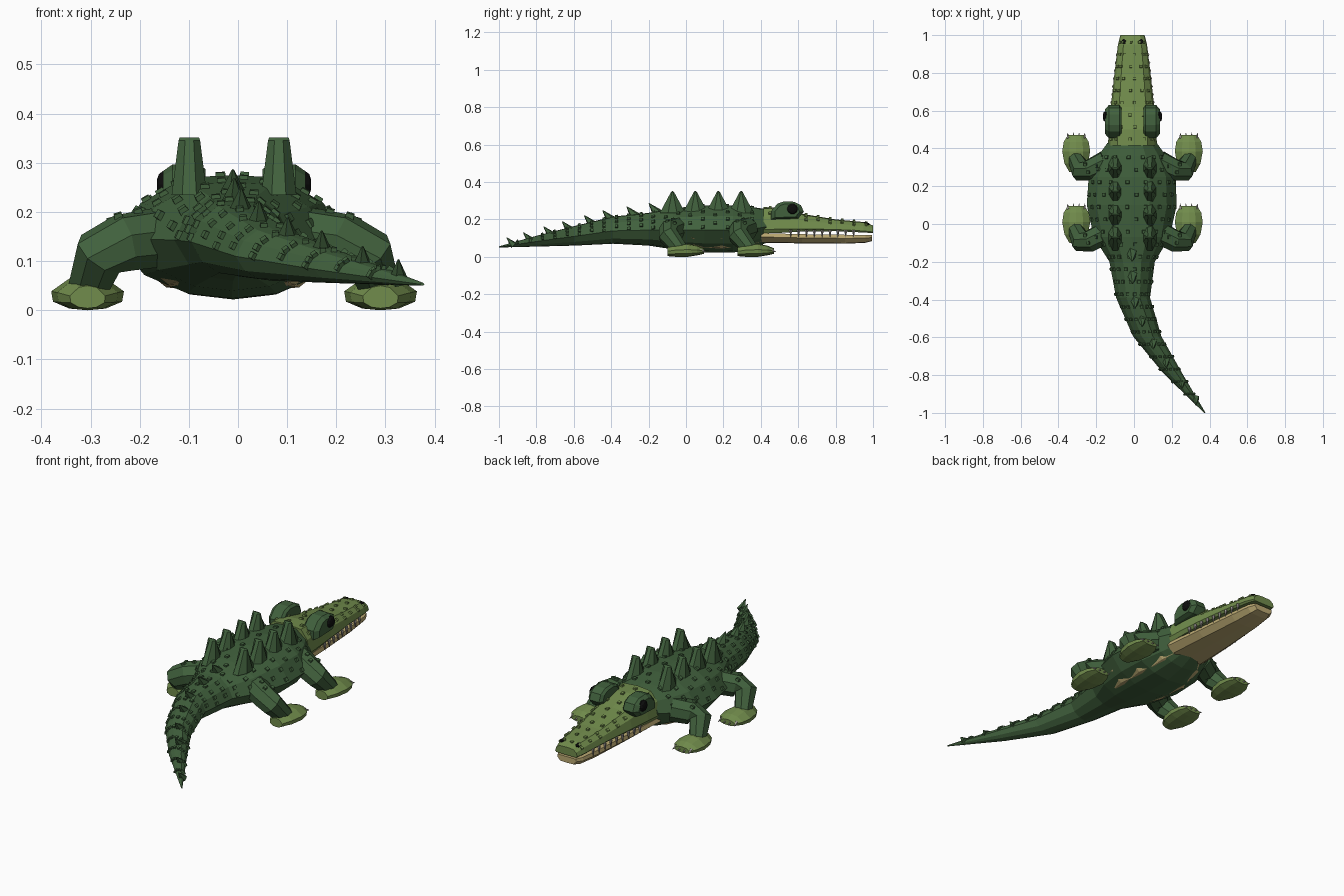
import bpy, bmesh, math
from mathutils import Vector
from mathutils.bvhtree import BVHTree

if "Cube" in bpy.data.objects:
    bpy.data.objects.remove(bpy.data.objects["Cube"])

CX = -0.008  # symmetry line of everything but the tail


def material(name, rgb):
    m = bpy.data.materials.new(name)
    m.diffuse_color = (*rgb, 1)
    m.use_nodes = True
    m.node_tree.nodes["Principled BSDF"].inputs["Base Color"].default_value = m.diffuse_color
    return m


DARK = material("dark_green", (0.052, 0.118, 0.046))
LIGHT = material("light_green", (0.165, 0.262, 0.072))
TAN = material("tan", (0.50, 0.40, 0.17))
GREY = material("claw_grey", (0.33, 0.31, 0.29))
BLACK = material("black", (0.004, 0.004, 0.004))


def make(name, lofts, mat):
    """One object from a list of lofts; each loft is a list of closed rings."""
    bm = bmesh.new()
    for rings in lofts:
        vs = [[bm.verts.new(p) for p in r] for r in rings]
        n = len(vs[0])
        for a, b in zip(vs, vs[1:]):
            for i in range(n):
                bm.faces.new((a[i], a[(i + 1) % n], b[(i + 1) % n], b[i]))
        bm.faces.new(vs[0])
        bm.faces.new(vs[-1])
    bmesh.ops.recalc_face_normals(bm, faces=bm.faces)
    me = bpy.data.meshes.new(name)
    bm.to_mesh(me)
    bm.free()
    me.materials.append(mat)
    ob = bpy.data.objects.new(name, me)
    bpy.context.collection.objects.link(ob)
    return ob


def section(cx, y, w, top, bot, half):
    """Symmetric cross-section at y from the right half of a unit profile."""
    pts = half + [(-x, z) for x, z in reversed(half) if x > 0]
    zc, h = (top + bot) / 2, (top - bot) / 2
    return [Vector((cx + x * w, y, zc + z * h)) for x, z in pts]


def ring(c, axis, r1, r2, n=8, turn=0.5, up=Vector((0, 1, 0))):
    """Polygon of n sides around an axis."""
    u = up.cross(axis).normalized()
    v = axis.cross(u).normalized()
    a = [2 * math.pi * (i + turn) / n for i in range(n)]
    return [Vector(c) + u * math.cos(t) * r1 + v * math.sin(t) * r2 for t in a]


def cone(base, tip, r, n=5, up=Vector((0, 1, 0.01))):
    base, tip = Vector(base), Vector(tip)
    ax = (tip - base).normalized()
    return [ring(base, ax, r, r, n, up=up), ring(tip, ax, r * .08, r * .08, n, up=up)]


def lerp_station(table, y):
    for a, b in zip(table, table[1:]):
        if a[1] <= y <= b[1]:
            t = (y - a[1]) / (b[1] - a[1])
            return [p + (q - p) * t for p, q in zip(a, b)]
    return table[-1]


def surface(ob):
    me = ob.data
    return BVHTree.FromPolygons([v.co.copy() for v in me.vertices],
                                [list(p.vertices) for p in me.polygons])


def scute(p, n, s):
    """Small raised tile standing on a surface point."""
    return [ring(p - n * 0.004, n, s, s, 4), ring(p + n * 0.008, n, s * .85, s * .85, 4)]


# body and tail: centre x, y, half width, top, bottom
BODY_HALF = [(0.4, 0.96), (0.78, 0.55), (1, -0.05), (0.75, -0.62), (0.38, -0.92), (0, -1)]
BODY_HALF = [(0, 1)] + BODY_HALF[:-1] + [(0, -1)]
body_table = [
    (0.375, -1.0, 0.004, 0.056, 0.05), (0.205, -0.79, 0.05, 0.115, 0.055),
    (0.07, -0.595, 0.075, 0.165, 0.06), (-0.005, -0.39, 0.09, 0.215, 0.07),
    (-0.01, -0.2, 0.12, 0.235, 0.06), (-0.012, -0.07, 0.2, 0.26, 0.04),
    (-0.012, 0.1, 0.238, 0.275, 0.024), (-0.01, 0.25, 0.23, 0.275, 0.022),
    (-0.01, 0.36, 0.18, 0.265, 0.045), (-0.01, 0.43, 0.13, 0.255, 0.075)]
body = make("body", [[section(*s, BODY_HALF) for s in body_table]], DARK)

# belly whose corners break through the underside
belly_half = [(0, -0.3), (0.84, -0.4), (0.57, -0.81), (0, -0.93)]
rings = []
for i, y in enumerate((-0.03, 0.04, 0.12, 0.19, 0.27, 0.34, 0.4)):
    cx, _, w, top, bot = lerp_station(body_table, y)
    rings.append(section(cx, y, w * (1.02 if i % 2 else 0.93), top, bot, belly_half))
make("belly", [rings], TAN)

# upper jaw and head
head_half = [(0, 1), (0.62, 0.9), (0.9, 0.25), (1, -0.7), (0.9, -1), (0, -1)]
head_table = [
    (CX, 0.415, 0.13, 0.266, 0.125), (CX, 0.5, 0.125, 0.262, 0.128),
    (CX, 0.62, 0.115, 0.23, 0.135), (CX, 0.8, 0.095, 0.2, 0.137),
    (CX, 0.95, 0.077, 0.186, 0.13), (CX, 1.0, 0.064, 0.168, 0.127)]
head = make("upper_jaw", [[section(*s, head_half) for s in head_table]], LIGHT)

# lower jaw
jaw_half = [(0, 1), (0.95, 1), (1, 0.2), (0.7, -0.9), (0, -1)]
make("lower_jaw", [[section(CX, y, w, t, b, jaw_half) for y, w, t, b in (
    (0.4, 0.125, 0.127, 0.075), (0.62, 0.108, 0.121, 0.072),
    (0.85, 0.086, 0.118, 0.07), (0.96, 0.072, 0.117, 0.075),
    (0.995, 0.055, 0.116, 0.084))]], TAN)

# teeth along both sides of the upper jaw
teeth = []
for s in (-1, 1):
    for i in range(9):
        y = 0.56 + i * 0.042
        w = lerp_station(head_table, y)[2] * 0.97
        teeth.append(cone((CX + s * w, y, 0.142), (CX + s * (w + 0.003), y, 0.104), 0.009))
make("teeth", teeth, GREY)

# eye humps, eyes and nostrils
hump = [(0.455, 0.2), (0.455, 0.245), (0.49, 0.285), (0.525, 0.297), (0.58, 0.294),
        (0.615, 0.275), (0.63, 0.24), (0.6, 0.205)]
lids, eyes, nostrils = [], [], []
for s in (-1, 1):
    def slab(x, k):
        return [Vector((CX + s * x, 0.54 + (y - 0.54) * k, 0.24 + (z - 0.24) * k)) for y, z in hump]
    lids.append([slab(0.058, 0.82), slab(0.07, 1), slab(0.125, 1), slab(0.145, 0.75)])
    ax = Vector((s, 0, 0))
    eyes.append([ring((CX + s * x, 0.569, 0.256), ax, r, r, 10)
                 for x, r in ((0.12, 0.03), (0.143, 0.03), (0.153, 0.022), (0.157, 0.01))])
    n = Vector((s * 0.3, 0.3, 1)).normalized()
    nostrils.append([ring(Vector((CX + s * 0.045, 0.965, 0.176)) + n * d, n, 0.011, 0.015, 6)
                     for d in (-0.006, 0.006)])
make("eye_humps", lids, DARK)
make("eyes", eyes, BLACK)
make("nostrils", nostrils, BLACK)

# paired back spikes with blunt ridged tips
spikes = []
for s in (-1, 1):
    for y in (-0.072, 0.05, 0.173, 0.295):
        c = CX + s * 0.091
        spikes.append([[Vector((c + a * w, y + b * d, z)) for a, b in (
            (1, 0.35), (0.4, 1), (-0.4, 1), (-1, 0.35), (-1, -0.35), (-0.4, -1), (0.4, -1), (1, -0.35))]
            for w, d, z in ((0.036, 0.068, 0.235), (0.022, 0.009, 0.345), (0.02, 0.003, 0.351))])
make("back_spikes", spikes, DARK)

# single row of swept-back tail spikes
tail_spikes = []
for y in (-0.17, -0.29, -0.42, -0.52, -0.64, -0.74, -0.85, -0.94):
    cx, _, w, top, _ = lerp_station(body_table, y)
    k = 0.6 + 0.4 * (y + 1)
    tail_spikes.append(cone((cx, y + 0.02, top - 0.012),
                            (cx, y - 0.03 * k, top + 0.048 * k), 0.034 * k))
make("tail_spikes", tail_spikes, DARK)


# scutes laid around the body, tail and snout
def scutes(ob, table, ys, angles, size):
    tree, out = surface(ob), []
    for j, y in enumerate(ys):
        cx, _, w, top, bot = lerp_station(table, y)
        for a in angles:
            t = math.radians(a + (6 if j % 2 else -6))
            d = Vector((math.sin(t) * w, 0, math.cos(t) * (top - bot) / 2)).normalized()
            p, n, _, _ = tree.ray_cast(Vector((cx, y, (top + bot) / 2)), d)
            if p:
                n = n if n.dot(d) > 0 else -n
                out.append(scute(p, n, size * min(1, 0.35 + w * 6)))
    return out


ring_ys = [-0.9 + 0.066 * i for i in range(20)]
make("body_scutes", scutes(body, body_table, ring_ys,
                           (-80, -57, -35, -12, 12, 35, 57, 80), 0.014), DARK)
make("head_scutes", scutes(head, head_table, [0.45 + 0.064 * i for i in range(9)],
                           (-62, -34, 0, 34, 62), 0.012), LIGHT)

# legs, feet and claws
legs, feet, claws, leg_scutes = [], [], [], []
foot_half = [(0, 1), (0.5, 0.85), (1, 0.1), (0.95, -0.5), (0.5, -0.9), (0, -1)]
for s in (-1, 1):
    for fy in (0.0, 0.375):
        path = [Vector((CX + s * x, fy + y, z)) for x, y, z in (
            (0.14, -0.045, 0.15), (0.225, -0.09, 0.137), (0.272, -0.095, 0.115), (0.3, -0.03, 0.04))]
        radii = (0.062, 0.06, 0.056, 0.042)
        rs = []
        for i, p in enumerate(path):
            ax = (path[min(i + 1, 3)] - path[max(i - 1, 0)]).normalized()
            rs.append(ring(p, ax, radii[i], radii[i], 8, up=Vector((0, 1, 0.2))))
        legs.append(rs)
        fx = CX + s * 0.298
        feet.append([section(fx, fy + y, w, t, b, foot_half) for y, w, t, b in (
            (-0.1, 0.036, 0.05, 0.004), (-0.055, 0.062, 0.066, 0.0), (0.01, 0.074, 0.07, 0.0),
            (0.06, 0.066, 0.06, 0.008), (0.095, 0.045, 0.046, 0.016))])
        for dx in (-0.042, -0.014, 0.014, 0.042):
            claws.append(cone((fx + dx, fy + 0.078, 0.036), (fx + dx * 1.1, fy + 0.108, 0.026),
                              0.009, up=Vector((0, 0, 1))))
        for x, y, z in ((0.195, -0.07, 0.199), (0.235, -0.1, 0.19), (0.25, -0.06, 0.18)):
            leg_scutes.append(scute(Vector((CX + s * x, fy + y, z)),
                                    Vector((s * 0.3, -0.2, 1)).normalized(), 0.013))
make("legs", legs, DARK)
make("feet", feet, LIGHT)
make("claws", claws, GREY)
make("leg_scutes", leg_scutes, DARK)
